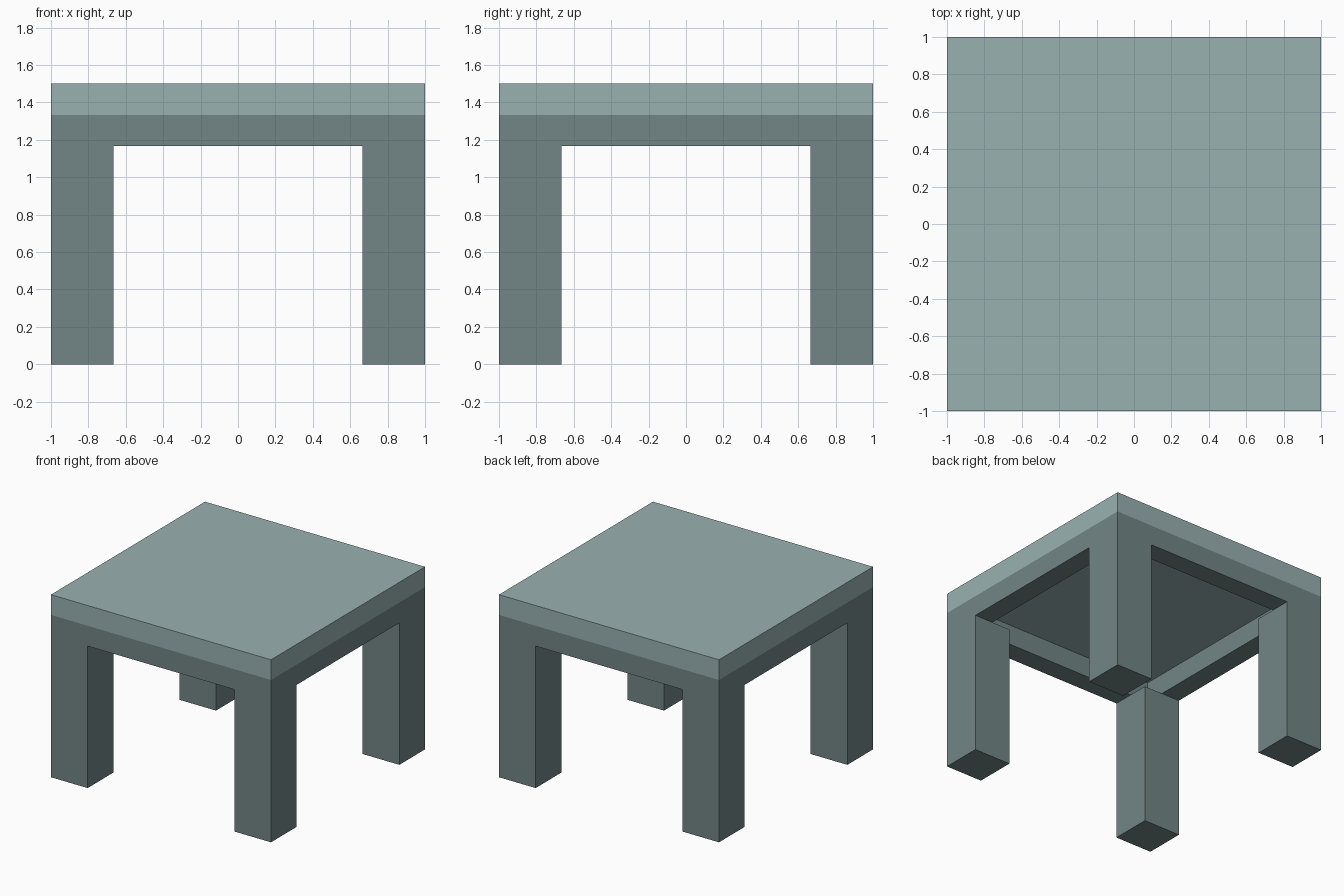
import bpy
import bmesh
from mathutils import Vector

if "Cube" in bpy.data.objects:
    bpy.data.objects.remove(bpy.data.objects["Cube"])

HALF = 1.0       # half the table width
LEG = 1 / 3      # leg thickness
RAIL = 1 / 6     # rail thickness and height
LEG_TOP = 7 / 6
FRAME_TOP = 4 / 3
TOP = 1.5


def material(name, rgb):
    mat = bpy.data.materials.new(name)
    mat.diffuse_color = (*rgb, 1)
    mat.use_nodes = True
    mat.node_tree.nodes["Principled BSDF"].inputs["Base Color"].default_value = mat.diffuse_color
    return mat


def box(name, low, high, mat):
    low, high = Vector(low), Vector(high)
    bm = bmesh.new()
    bmesh.ops.create_cube(bm, size=1)
    bmesh.ops.scale(bm, vec=high - low, verts=bm.verts)
    bmesh.ops.translate(bm, vec=(low + high) / 2, verts=bm.verts)
    mesh = bpy.data.meshes.new(name)
    bm.to_mesh(mesh)
    bm.free()
    mesh.materials.append(mat)
    obj = bpy.data.objects.new(name, mesh)
    bpy.context.collection.objects.link(obj)
    return obj


def span(sign, thickness):
    """Range from the outer edge inward on one side."""
    return sorted((sign * HALF, sign * (HALF - thickness)))


light = material("light_slate", (0.32, 0.44, 0.44))
dark = material("dark_slate", (0.17, 0.235, 0.24))

# Table top slab
box("table_top", (-HALF, -HALF, FRAME_TOP), (HALF, HALF, TOP), light)

# Rails under the top, flush with its edge
for name, s in (("front", -1), ("back", 1)):
    y0, y1 = span(s, RAIL)
    box(f"{name}_rail", (-HALF, y0, LEG_TOP), (HALF, y1, FRAME_TOP), dark)
for name, s in (("left", -1), ("right", 1)):
    x0, x1 = span(s, RAIL)
    inner = HALF - RAIL
    box(f"{name}_rail", (x0, -inner, LEG_TOP), (x1, inner, FRAME_TOP), dark)

# Four square legs, ending at the bottom of the rails
for y_name, sy in (("front", -1), ("back", 1)):
    for x_name, sx in (("left", -1), ("right", 1)):
        x0, x1 = span(sx, LEG)
        y0, y1 = span(sy, LEG)
        box(f"{y_name}_{x_name}_leg", (x0, y0, 0), (x1, y1, LEG_TOP), dark)
